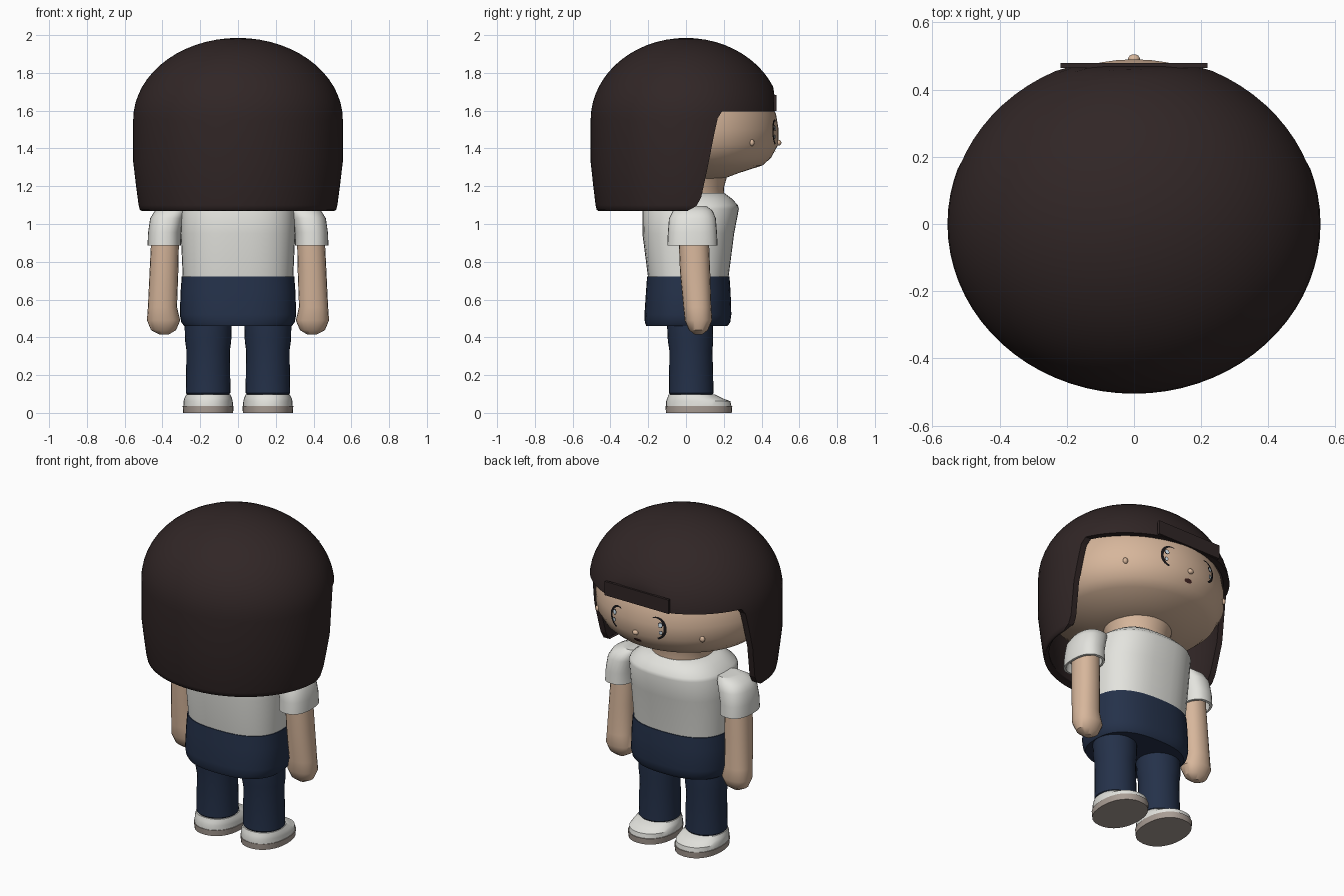
import bpy, bmesh, math
from math import sin, cos, pi, radians

if "Cube" in bpy.data.objects:
    bpy.data.objects.remove(bpy.data.objects["Cube"])


def material(name, rgb):
    m = bpy.data.materials.new(name)
    m.use_nodes = True
    m.diffuse_color = (*rgb, 1)
    m.node_tree.nodes["Principled BSDF"].inputs["Base Color"].default_value = (*rgb, 1)
    return m


HAIR = material("dark_brown_hair", (0.03, 0.019, 0.019))
SKIN = material("skin", (0.68, 0.47, 0.33))
SHIRT = material("off_white", (0.77, 0.77, 0.73))
DENIM = material("navy", (0.018, 0.031, 0.068))
SOLE = material("sole_taupe", (0.40, 0.34, 0.30))
INK = material("black_ink", (0.008, 0.007, 0.008))
GLINT = material("pale_blue", (0.6, 0.72, 0.8))
LIP = material("dark_lip", (0.06, 0.02, 0.018))


def finish(name, bm, mat, angle=35):
    me = bpy.data.meshes.new(name)
    bm.to_mesh(me)
    bm.free()
    me.materials.append(mat)
    ob = bpy.data.objects.new(name, me)
    bpy.context.collection.objects.link(ob)
    bpy.ops.object.select_all(action='DESELECT')
    ob.select_set(True)
    bpy.context.view_layer.objects.active = ob
    if angle:
        bpy.ops.object.shade_smooth_by_angle(angle=radians(angle))
    return ob


def power(v, p):
    return math.copysign(abs(v) ** (2 / p), v)


def loft(name, rings, mat, n=40, p=2, caps=(True, True), max_y=9, angle=35):
    """Skin rings of (z, centre x, centre y, radius x, radius y)."""
    bm = bmesh.new()
    loops = []
    for z, cx, cy, rx, ry in rings:
        loops.append([bm.verts.new((cx + rx * power(cos(a), p),
                                    min(max_y, cy + ry * power(sin(a), p)), z))
                      for a in (2 * pi * i / n for i in range(n))])
    for lo, hi in zip(loops, loops[1:]):
        for i in range(n):
            j = (i + 1) % n
            bm.faces.new((lo[i], lo[j], hi[j], hi[i]))
    if caps[0]:
        bm.faces.new(loops[0][::-1])
    if caps[1]:
        bm.faces.new(loops[-1])
    return finish(name, bm, mat, angle)


def ball(name, loc, size, mat):
    bm = bmesh.new()
    bmesh.ops.create_uvsphere(bm, u_segments=16, v_segments=10, radius=1)
    bmesh.ops.scale(bm, vec=size, verts=bm.verts)
    bmesh.ops.translate(bm, vec=loc, verts=bm.verts)
    return finish(name, bm, mat)


# Head
HEAD = [(1.24, .2), (1.27, .28), (1.31, .405), (1.35, .45), (1.42, .488), (1.5, .49),
        (1.58, .477), (1.63, .455), (1.75, .4), (1.9, .2)]
WIDE = 1.04
loft("head", [(z, 0, 0, r * WIDE, r) for z, r in HEAD], SKIN, n=64, angle=50)
loft("neck", [(1.12, 0, .03, .18, .175), (1.19, 0, .03, .175, .17), (1.26, 0, .03, .2, .19)], SKIN)


def face_y(x, z):
    for (z0, r0), (z1, r1) in zip(HEAD, HEAD[1:]):
        if z0 <= z <= z1:
            r = r0 + (r1 - r0) * (z - z0) / (z1 - z0)
            return math.sqrt(r * r - (x / WIDE) ** 2)


def decal(name, inner, outer, mat, lift=.004):
    """Strip between two (x, z) lines, laid on the face."""
    bm = bmesh.new()
    a, b = ([bm.verts.new((x, face_y(x, z) + lift, z)) for x, z in line]
            for line in (inner, outer))
    for i in range(len(a) - 1):
        bm.faces.new((a[i], a[i + 1], b[i + 1], b[i]))
    bm.normal_update()
    if sum(f.normal.y for f in bm.faces) < 0:
        bmesh.ops.reverse_faces(bm, faces=bm.faces)
    return finish(name, bm, mat, 0)


def oval(cx, cz, rx, rz, a0=0, a1=360, n=14):
    angles = [radians(a0 + (a1 - a0) * i / n) for i in range(n + 1)]
    return [(cx + rx * cos(a), cz + rz * sin(a)) for a in angles]


def disc(name, cx, cz, rx, rz, mat, lift):
    decal(name, oval(cx, cz, rx * .02, rz * .02), oval(cx, cz, rx, rz), mat, lift)


# Eyes, cheeks, nose and mouth
for side, s in (("left", 1), ("right", -1)):
    outer = oval(.13, 1.485, .06, .068, -75, 110)
    inner = oval(.122, 1.485, .052, .06, -75, 110)
    decal(side + "_eye_crescent", [(s * x, z) for x, z in inner],
          [(s * x, z) for x, z in outer], INK)
    for i, (dx, z, r) in enumerate(((.155, 1.508, .014), (.158, 1.462, .011))):
        disc(f"{side}_glint_rim_{i}", s * dx, z, r, r * 1.2, INK, .005)
        disc(f"{side}_glint_{i}", s * dx, z, r * .75, r * .9, GLINT, .007)
    ball(side + "_cheek", (s * .355, face_y(.355, 1.43), 1.43), (.016, .013, .018), SKIN)
ball("nose", (0, .49, 1.43), (.018, .015, .015), SKIN)
disc("mouth", 0, 1.378, .026, .011, LIP, .005)

# Hair: domed bob with the face opening cut away
bob = [(1.07, .92), (1.075, .937), (1.1, .948), (1.2, .972), (1.33, 1), (1.55, 1)]
bob += [(1.55 + .435 * sin(radians(t)), cos(radians(t))) for t in range(6, 90, 6)]
bob.append((1.985, .02))
hair = loft("hair", [(z, 0, 0, .555 * f, .505 * f) for z, f in bob], HAIR,
            n=72, caps=(False, True), max_y=.468, angle=50)
shell = hair.modifiers.new("thickness", 'SOLIDIFY')
shell.thickness, shell.offset = .035, -1

opening = [(.19, 1.595), (.168, 1.56), (.15, 1.48), (.115, 1.3), (.08, 1.14), (.055, 1.095),
           (0, 1.065), (0, .9), (.8, .9), (.8, 1.595)]
bm = bmesh.new()
face = bm.faces.new([bm.verts.new((-.8, y, z)) for y, z in opening])
ext = bmesh.ops.extrude_face_region(bm, geom=[face])
bmesh.ops.translate(bm, vec=(1.6, 0, 0),
                    verts=[v for v in ext["geom"] if isinstance(v, bmesh.types.BMVert)])
bmesh.ops.recalc_face_normals(bm, faces=bm.faces)
cutter = finish("face_opening_cutter", bm, HAIR, 0)
cutter.hide_render = True
cut = hair.modifiers.new("face_opening", 'BOOLEAN')
cut.operation, cut.solver, cut.object = 'DIFFERENCE', 'EXACT', cutter
bpy.context.view_layer.objects.active = hair
for m in ("thickness", "face_opening"):
    bpy.ops.object.modifier_apply(modifier=m)
bpy.data.objects.remove(cutter)

# Flat fringe across the forehead
bm = bmesh.new()
bmesh.ops.create_cube(bm, size=1)
bmesh.ops.scale(bm, vec=(.436, .015, .085), verts=bm.verts)
bmesh.ops.translate(bm, vec=(0, .472, 1.64), verts=bm.verts)
finish("fringe", bm, HAIR, 30)

# Body
loft("shirt", [(.71, 0, .012, .292, .212), (.95, 0, .012, .303, .243), (1.08, 0, .025, .3, .255),
               (1.1, 0, .027, .29, .248), (1.135, 0, .03, .245, .212), (1.165, 0, .03, .2, .172)],
     SHIRT, p=2.5)
loft("trouser_hips", [(.46, 0, .005, .285, .215), (.48, 0, .008, .3, .226), (.52, 0, .01, .308, .23),
                      (.64, 0, .012, .304, .224), (.722, 0, .012, .298, .218)], DENIM, p=2.5)

# Limbs
for side, s in (("left", 1), ("right", -1)):
    def limb(name, rings, mat, **kw):
        loft(f"{side}_{name}", [(z, s * x, y, rx, ry) for z, x, y, rx, ry in rings], mat, **kw)

    limb("trouser_leg", [(.095, .158, .028, .108, .11), (.105, .158, .028, .118, .118),
                         (.33, .158, .026, .115, .114), (.38, .158, .024, .122, .12),
                         (.5, .158, .02, .126, .122)], DENIM, n=28)
    limb("shoe_sole", [(0, .158, .068, .132, .174), (.036, .158, .068, .135, .177)],
         SOLE, n=32, p=2.2)
    limb("shoe_upper", [(.036, .158, .067, .131, .173), (.062, .158, .065, .13, .17),
                        (.078, .158, .046, .126, .145), (.098, .158, .03, .116, .122)],
         SHIRT, n=32, p=2.2)
    limb("arm", [(.415, .392, .066, .025, .02), (.438, .394, .066, .066, .05),
                 (.49, .394, .066, .088, .073), (.56, .4, .06, .077, .074),
                 (.75, .392, .048, .076, .08), (.95, .385, .04, .073, .08)],
         SKIN, n=20, p=2.2)
    limb("sleeve", [(.94, .388, .034, .075, .11), (.885, .391, .034, .076, .118),
                    (.887, .391, .034, .088, .133), (.955, .389, .034, .087, .13),
                    (1.03, .375, .034, .09, .124), (1.07, .355, .036, .085, .105),
                    (1.095, .325, .038, .06, .07)], SHIRT, n=28, p=2.4)
